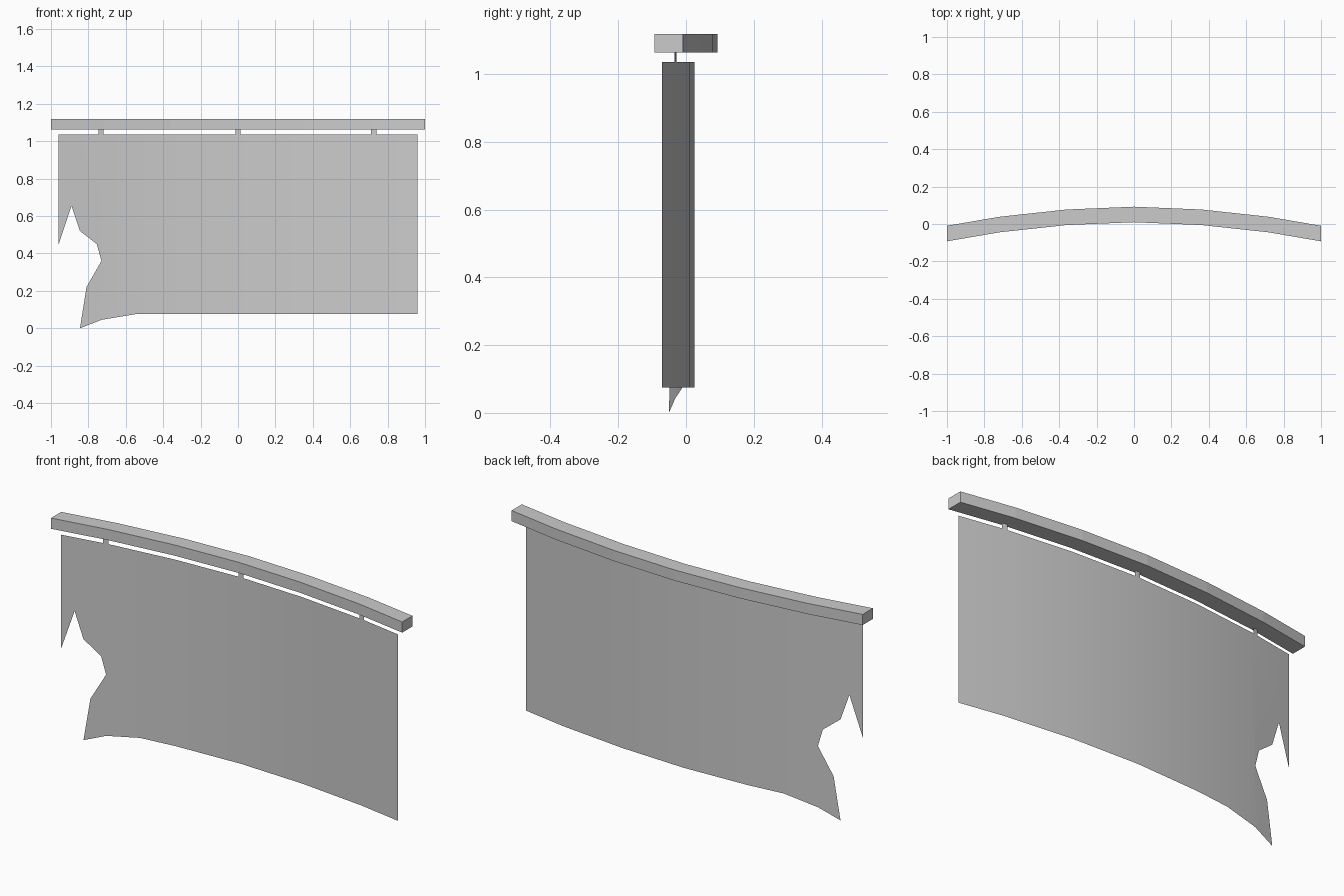
import bpy, bmesh

if "Cube" in bpy.data.objects:
    bpy.data.objects.remove(bpy.data.objects["Cube"])

# Shared arc of rail and cloth: (x, centre y of rail)
HALF = [(0, 0.051), (0.36, 0.036), (0.72, -0.003), (1.0, -0.051)]
ARC = [(-x, y) for x, y in HALF[:0:-1]] + HALF
CLOTH_OFFSET = -0.026


def arc_y(x):
    for (x0, y0), (x1, y1) in zip(ARC, ARC[1:]):
        if x <= x1:
            return y0 + (y1 - y0) * (x - x0) / (x1 - x0)
    return ARC[-1][1]


def finish(bm, name, smooth):
    me = bpy.data.meshes.new(name)
    bm.to_mesh(me)
    bm.free()
    ob = bpy.data.objects.new(name, me)
    bpy.context.collection.objects.link(ob)
    if smooth:
        me.polygons.foreach_set("use_smooth", [True] * len(me.polygons))
    return ob


def sheet(name, outline, smooth=False):
    """Flat outline in x/z, cut at the arc points and bent onto the arc."""
    bm = bmesh.new()
    bm.faces.new([bm.verts.new((x, 0, z)) for x, z in outline])
    for x, _ in ARC[1:-1]:
        bmesh.ops.bisect_plane(bm, geom=bm.verts[:] + bm.edges[:] + bm.faces[:],
                               dist=1e-5, plane_co=(x, 0, 0), plane_no=(1, 0, 0))
    bmesh.ops.triangulate(bm, faces=[f for f in bm.faces if len(f.verts) > 4])
    for v in bm.verts:
        v.co.y = arc_y(v.co.x) + CLOTH_OFFSET
    return finish(bm, name, smooth)


# Curved rail: rectangular section carried along the arc
bm = bmesh.new()
section = [(-0.0415, 1.063), (0.0415, 1.063), (0.0415, 1.118), (-0.0415, 1.118)]
rings = [[bm.verts.new((x, y + dy, z)) for dy, z in section] for x, y in ARC]
for a, b in zip(rings, rings[1:]):
    for i in range(4):
        j = (i + 1) % 4
        bm.faces.new((a[i], a[j], b[j], b[i]))
bm.faces.new(rings[0])
bm.faces.new(rings[-1])
bmesh.ops.recalc_face_normals(bm, faces=bm.faces[:])
finish(bm, "rail", False)

# Hanging cloth with the torn lower corner
sheet("banner_cloth", [
    (-0.96, 1.035), (-0.96, 0.445), (-0.89, 0.655), (-0.845, 0.52),
    (-0.755, 0.45), (-0.73, 0.36), (-0.81, 0.22), (-0.845, 0.0),
    (-0.73, 0.045), (-0.55, 0.075), (0.96, 0.075), (0.96, 1.035)], True)

# Small hanging tabs between cloth and rail
for n, x in enumerate((-0.732, 0.0, 0.726)):
    w = 0.014
    sheet(f"hanging_tab_{n + 1}", [(x - w, 1.035), (x + w, 1.035),
                                   (x + w, 1.063), (x - w, 1.063)])
